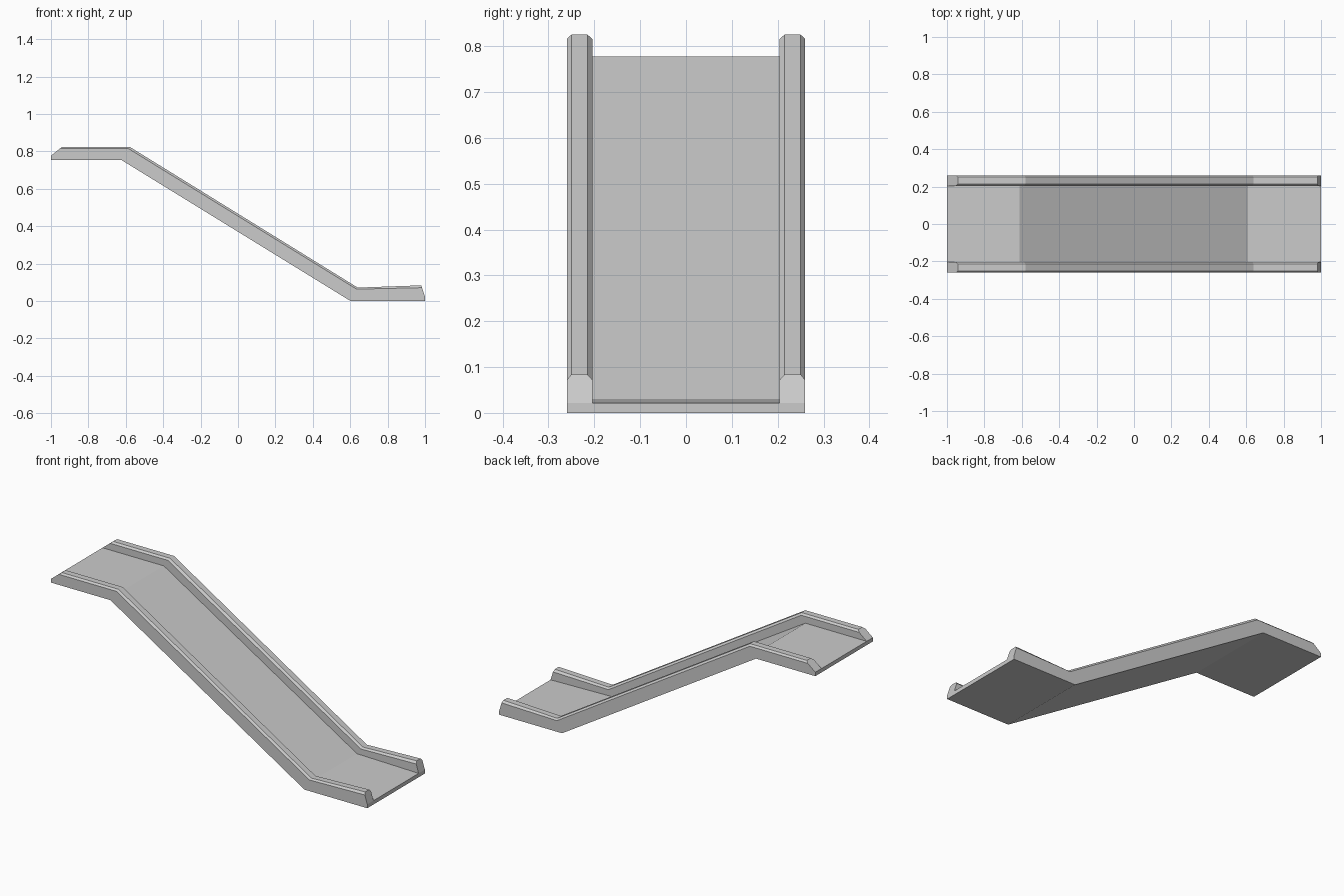
import bpy, bmesh
from mathutils import Vector

if "Cube" in bpy.data.objects:
    bpy.data.objects.remove(bpy.data.objects["Cube"])

# Side-view paths (x, z), upper end to lower end
UNDERSIDE = [(-1, .755), (-.625, .755), (.602, 0), (1, 0)]
BED_TOP = [(-1, .777), (-.612, .777), (.61, .03), (1, .022)]
RAIL_TOP = [(-.94, .825), (-.58, .825), (.64, .072), (.98, .084)]


def loft(name, rings):
    """Join matching closed rings into a capped solid."""
    bm = bmesh.new()
    loops = [[bm.verts.new(p) for p in ring] for ring in rings]
    n = len(loops[0])
    for a, b in zip(loops, loops[1:]):
        for i in range(n):
            j = (i + 1) % n
            bm.faces.new((a[i], a[j], b[j], b[i]))
    bm.faces.new(loops[0])
    bm.faces.new(loops[-1])
    bmesh.ops.recalc_face_normals(bm, faces=bm.faces[:])
    mesh = bpy.data.meshes.new(name)
    bm.to_mesh(mesh)
    bm.free()
    obj = bpy.data.objects.new(name, mesh)
    bpy.context.collection.objects.link(obj)
    return obj


# Sliding bed: full-width slab with two bends
W = .26
loft("slide_bed", [
    [(u[0], -W, u[1]), (u[0], W, u[1]), (t[0], W, t[1]), (t[0], -W, t[1])]
    for u, t in zip(UNDERSIDE, BED_TOP)])

# Side rails: chamfered profile as (y, fraction from bed to rail top)
PROFILE = [(.204, 0), (.204, .8), (.215, 1), (.25, 1), (.26, .8), (.26, 0)]
rings = []
for b, t in zip(BED_TOP, RAIL_TOP):
    ring = []
    for y, f in PROFILE:
        x, z = Vector(b).lerp(Vector(t), f)
        ring.append((x, y, z))
    rings.append(ring)
rails = loft("side_rails", rings)
rails.modifiers.new("mirror", 'MIRROR').use_axis = (False, True, False)
